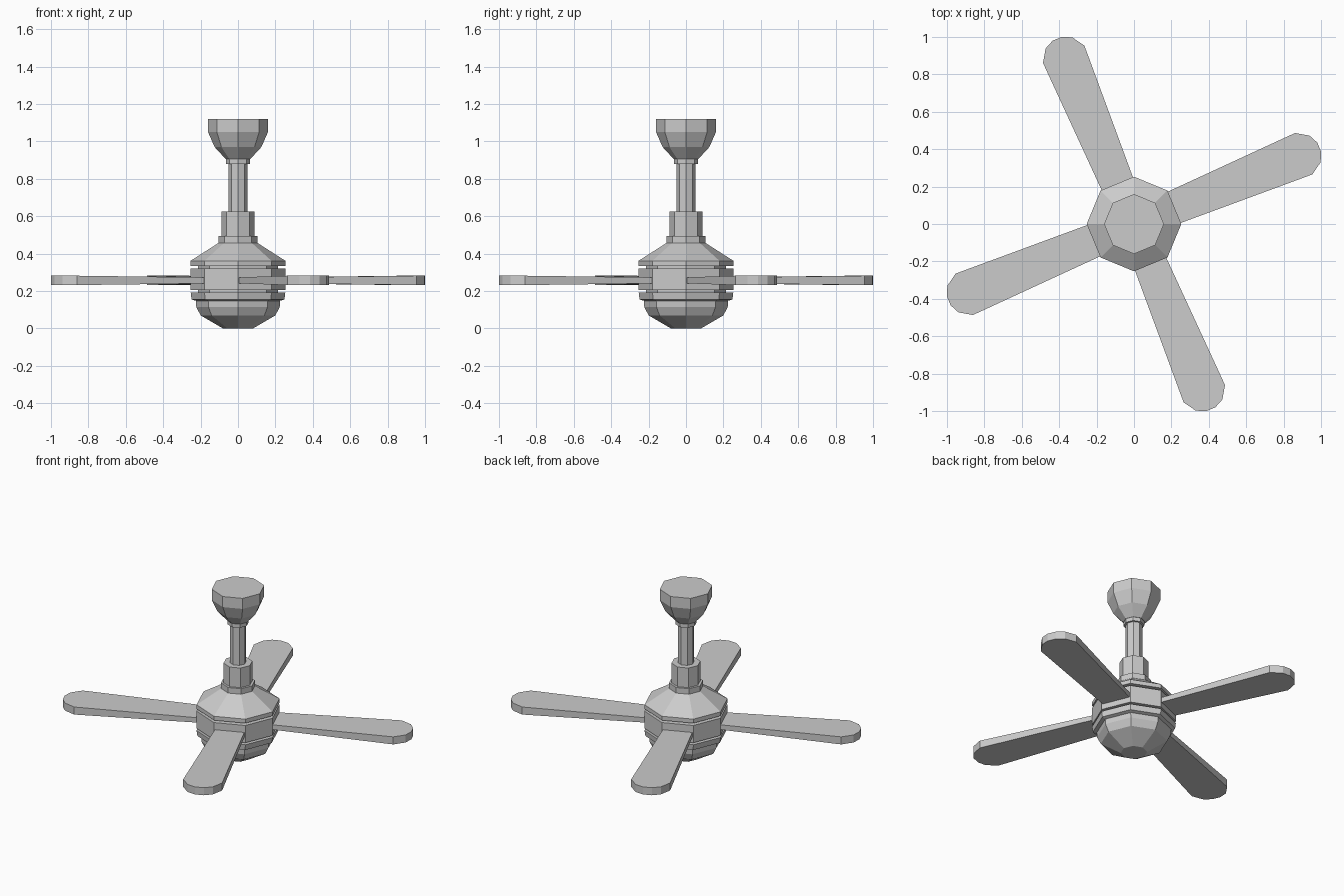
import bpy, bmesh
from math import cos, sin, pi
from mathutils import Matrix

if "Cube" in bpy.data.objects:
    bpy.data.objects.remove(bpy.data.objects["Cube"])


def make_object(name, bm):
    bmesh.ops.recalc_face_normals(bm, faces=bm.faces)
    mesh = bpy.data.meshes.new(name)
    bm.to_mesh(mesh)
    bm.free()
    obj = bpy.data.objects.new(name, mesh)
    bpy.context.collection.objects.link(obj)
    return obj


def lathe(name, profile, sides=8):
    """Faceted solid of revolution from (radius, z) points, capped at both ends."""
    bm = bmesh.new()
    rings = [[bm.verts.new((r * cos(2 * pi * i / sides), r * sin(2 * pi * i / sides), z))
              for i in range(sides)] for r, z in profile]
    for a, b in zip(rings, rings[1:]):
        for i in range(sides):
            j = (i + 1) % sides
            bm.faces.new((a[i], a[j], b[j], b[i]))
    bm.faces.new(rings[0])
    bm.faces.new(rings[-1])
    return make_object(name, bm)


# Ceiling mount and hanging rod
lathe("ceiling_canopy", [(0.065, 0.905), (0.125, 0.97), (0.16, 1.05), (0.16, 1.12)])
lathe("rod_collar", [(0.063, 0.88), (0.063, 0.905)])
lathe("down_rod", [(0.05, 0.6), (0.05, 0.89)])
lathe("rod_coupling", [(0.088, 0.49), (0.088, 0.625)])
lathe("coupling_flange", [(0.103, 0.455), (0.103, 0.495)])

# Motor housing: sloped cover, recessed core, blade band
lathe("motor_cover", [(0.253, 0.335), (0.253, 0.362), (0.10, 0.46)])
lathe("motor_core", [(0.215, 0.18), (0.215, 0.345)])
lathe("blade_band", [(0.253, 0.205), (0.253, 0.32)])

# Rounded bottom housing
lathe("bottom_housing", [(0.08, 0.0), (0.20, 0.07), (0.223, 0.115), (0.225, 0.148),
                         (0.248, 0.155), (0.253, 0.192)])

# Four blades, slightly thicker and wider toward the rounded tip
half = [(0.22, 0.09), (0.982, 0.12), (1.048, 0.077), (1.072, 0.027)]
outline = half + [(u, -v) for u, v in reversed(half)]
for k in range(4):
    bm = bmesh.new()
    layers = []
    for side in (-1, 1):
        layers.append([bm.verts.new((u, v, 0.257 + side * (0.016 if u < 0.5 else 0.025)))
                       for u, v in outline])
    low, high = layers
    bm.faces.new(low)
    bm.faces.new(high)
    for i in range(len(outline)):
        j = (i + 1) % len(outline)
        bm.faces.new((low[i], low[j], high[j], high[i]))
    bm.transform(Matrix.Rotation(pi / 8 + k * pi / 2, 4, 'Z'))
    make_object(f"fan_blade_{k + 1}", bm)
